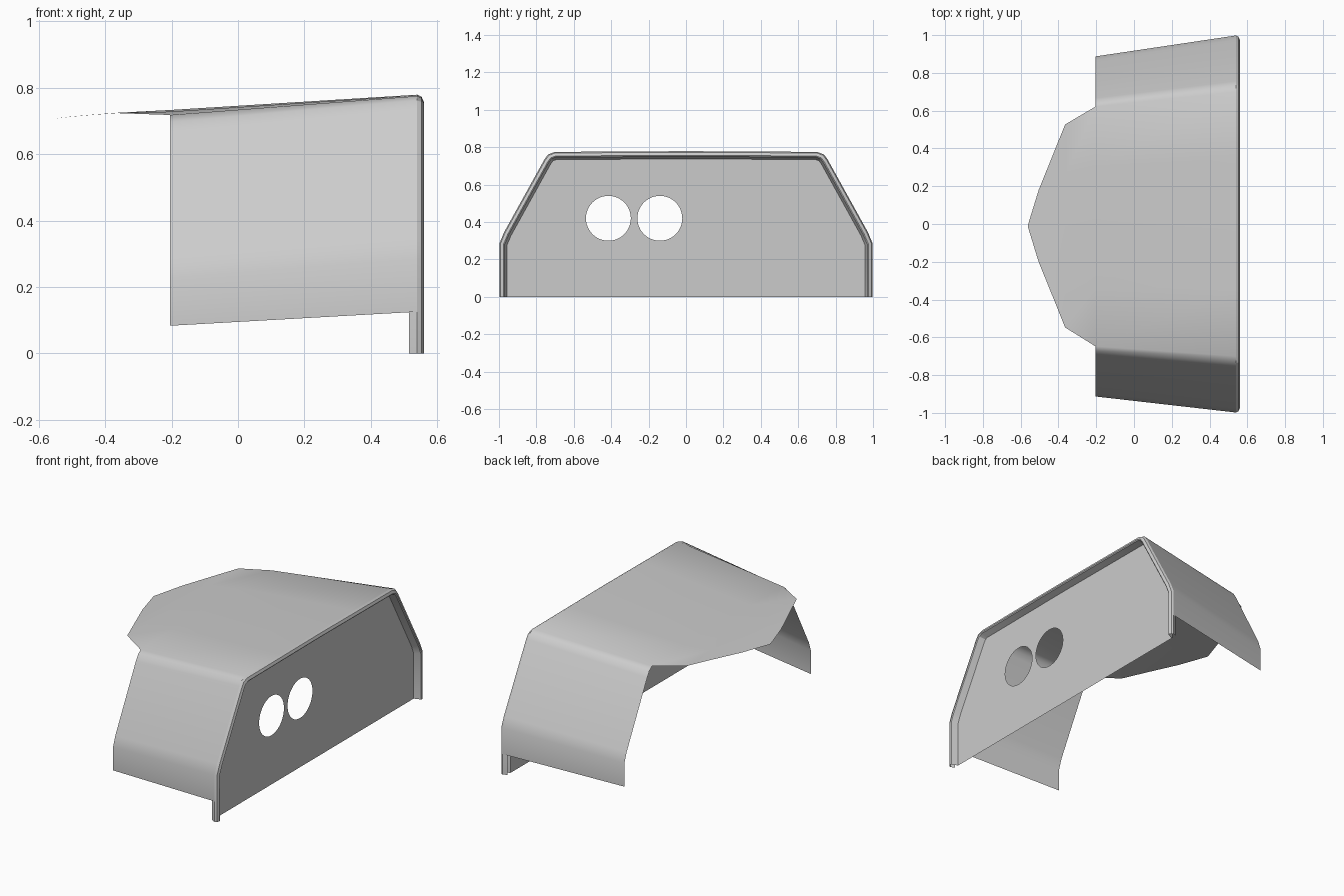
import bpy, bmesh, math
from mathutils import Vector

if "Cube" in bpy.data.objects:
    bpy.data.objects.remove(bpy.data.objects["Cube"])

grey = bpy.data.materials.new("light_grey")
grey.diffuse_color = (0.6, 0.6, 0.6, 1)
grey.use_nodes = True
grey.node_tree.nodes["Principled BSDF"].inputs["Base Color"].default_value = grey.diffuse_color


def finish(name, bm, angle=30):
    me = bpy.data.meshes.new(name)
    bm.to_mesh(me)
    bm.free()
    me.materials.append(grey)
    ob = bpy.data.objects.new(name, me)
    bpy.context.collection.objects.link(ob)
    bpy.ops.object.select_all(action='DESELECT')
    ob.select_set(True)
    bpy.context.view_layer.objects.active = ob
    bpy.ops.object.shade_smooth_by_angle(angle=math.radians(angle))
    return ob


def mirrored(half, shift=0.0):
    """Right half profile (edge to middle) -> full profile."""
    return [(y + shift, z) for y, z in half] + [(-y + shift, z) for y, z in half[-2::-1]]


def loft(bm, rows):
    vs = [[bm.verts.new(p) for p in r] for r in rows]
    for a, b in zip(vs, vs[1:]):
        for i in range(len(a) - 1):
            bm.faces.new((a[i], b[i], b[i + 1], a[i + 1]))
    return vs


def inset(pts, d):
    """Offset an open profile inwards by d with mitred corners."""
    out = []
    for i, p in enumerate(pts):
        p = Vector(p)
        ns = []
        for a, b in ((i - 1, i), (i, i + 1)):
            if a >= 0 and b < len(pts):
                t = (Vector(pts[b]) - Vector(pts[a])).normalized()
                ns.append(Vector((-t.y, t.x)))
        m = sum(ns, Vector((0, 0))).normalized()
        q = p + m * d / m.dot(ns[0])
        out.append((q.x, q.y))
    return out


front = [(.998, 0), (.998, .285), (.973, .345), (.757, .735), (.737, .762), (.70, .775), (.35, .777), (0, .779)]
back = [(.90, .083), (.90, .225), (.879, .285), (.68, .665), (.66, .697), (.634, .718), (.317, .728), (0, .733)]
SHIFT = -.013

# hood sheet: sides and top, tapering to the rear
bm = bmesh.new()
f = mirrored([(.998, .125)] + front[1:])
b = mirrored(back, SHIFT)
rows = loft(bm, [[(.54, y, z) for y, z in f], [(-.205, y, z) for y, z in b]])

# pointed rear visor continuing the top of the sheet
edge = rows[1][5:10]
for x, w, ze, zc in ((-.365, .537, .7235, .7245), (-.43, .375, .719, .7195),
                     (-.505, .19, .7125, .713), (-.562, .004, .706, .706)):
    new = [bm.verts.new((x, w * k + SHIFT * .8, ze + (zc - ze) * (1 - abs(k))))
           for k in (1, .5, 0, -.5, -1)]
    for i in range(4):
        bm.faces.new((edge[i], new[i], new[i + 1], edge[i + 1]))
    edge = new
bmesh.ops.recalc_face_normals(bm, faces=bm.faces)
bm.faces.ensure_lookup_table()
if max(bm.faces, key=lambda q: q.calc_center_median().z).normal.z < 0:
    bmesh.ops.reverse_faces(bm, faces=bm.faces)
finish("hood_sheet", bm)

# rolled rim around the end panel
outline = mirrored(front)
bm = bmesh.new()
loft(bm, [[(x, y, z) for y, z in inset(outline, d)] for x, d in
          ((.515, .012), (.54, 0), (.553, .006), (.56, .022), (.556, .028), (.515, .042))])
bmesh.ops.recalc_face_normals(bm, faces=bm.faces)
finish("front_rim", bm)

# end panel with two round openings
bm = bmesh.new()


def loop(pts):
    vs = [bm.verts.new((.517, y, z)) for y, z in pts]
    return [bm.edges.new((vs[i - 1], vs[i])) for i in range(len(vs))]


edges = loop(inset(outline, .041))
for cy in (-.415, -.14):
    edges += loop([(cy + .12 * math.cos(i * math.tau / 48), .42 + .12 * math.sin(i * math.tau / 48))
                   for i in range(48)])
bmesh.ops.triangle_fill(bm, use_beauty=True, edges=edges, normal=(1, 0, 0))
for face in bm.faces:
    face.normal_update()
    if face.normal.x < 0:
        face.normal_flip()
finish("end_panel", bm)
